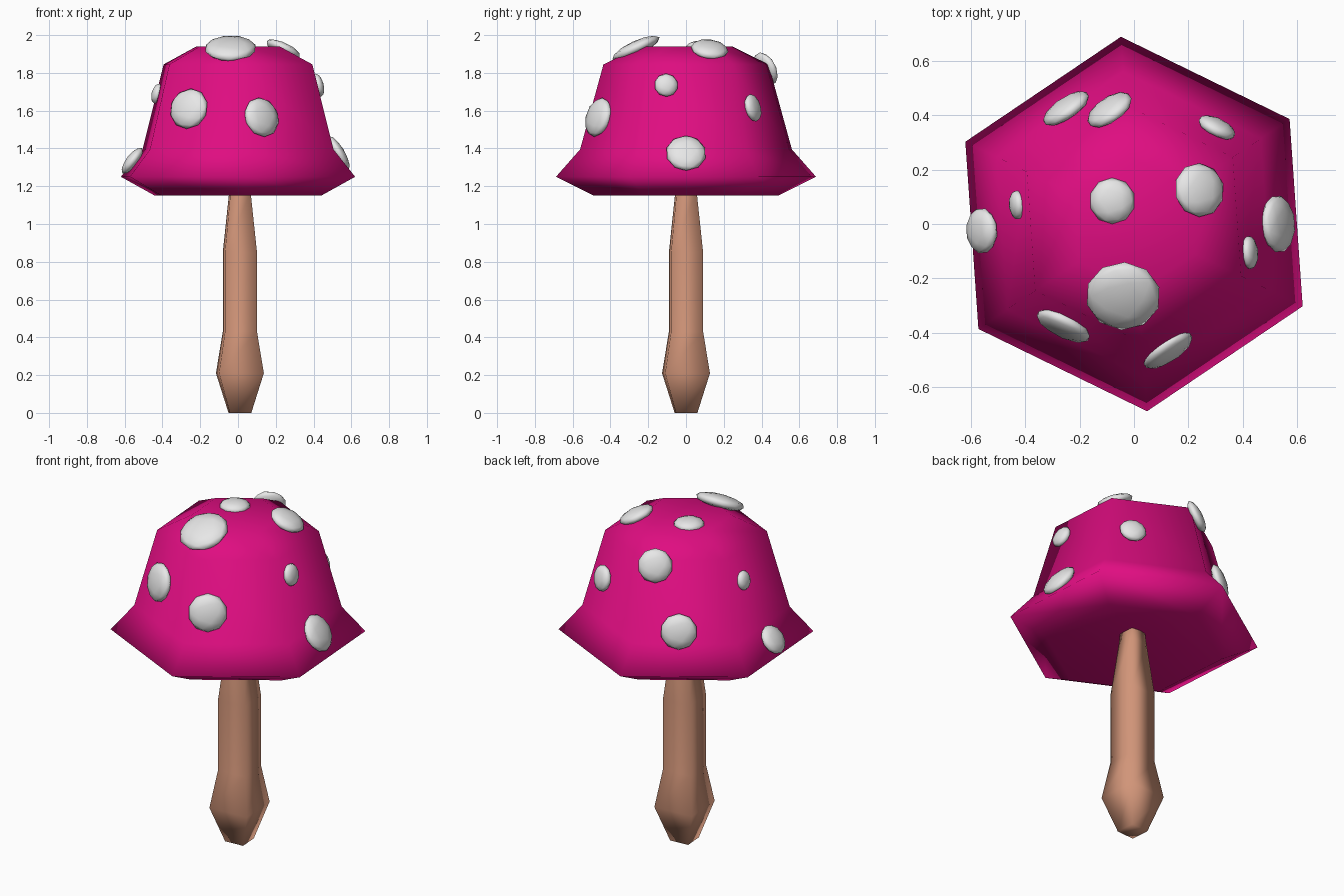
import bpy, bmesh, math
from mathutils import Vector

if "Cube" in bpy.data.objects:
    bpy.data.objects.remove(bpy.data.objects["Cube"])


def material(name, rgb):
    m = bpy.data.materials.new(name)
    m.diffuse_color = (*rgb, 1)
    m.use_nodes = True
    m.node_tree.nodes["Principled BSDF"].inputs["Base Color"].default_value = m.diffuse_color
    return m


PINK = material("magenta", (0.74, 0.004, 0.22))
TAN = material("tan", (0.64, 0.30, 0.19))
WHITE = material("off white", (0.80, 0.80, 0.80))


def finish(bm, name, mat):
    bmesh.ops.recalc_face_normals(bm, faces=bm.faces)
    for f in bm.faces:
        f.smooth = True
    mesh = bpy.data.meshes.new(name)
    bm.to_mesh(mesh)
    bm.free()
    mesh.materials.append(mat)
    ob = bpy.data.objects.new(name, mesh)
    bpy.context.collection.objects.link(ob)
    return ob


def lathe(name, profile, sides, turn, mat, centre=(0, 0), tip=None):
    """Rings of (radius, z) joined into a low-sided solid; tip closes the last ring to a point."""
    bm = bmesh.new()
    rings = []
    for r, z in profile:
        ring = []
        for i in range(sides):
            a = math.radians(turn) + 2 * math.pi * i / sides
            ring.append(bm.verts.new((centre[0] + r * math.cos(a),
                                      centre[1] + r * math.sin(a), z)))
        rings.append(ring)
    for a, b in zip(rings, rings[1:]):
        for i in range(sides):
            j = (i + 1) % sides
            bm.faces.new((a[i], a[j], b[j], b[i]))
    bm.faces.new(rings[0])
    if tip is None:
        bm.faces.new(rings[-1])
    else:
        t = bm.verts.new((*centre, tip))
        for i in range(sides):
            bm.faces.new((rings[-1][i], rings[-1][(i + 1) % sides], t))
    return finish(bm, name, mat)


# Four-sided stem with a bulbous foot
lathe("stem", [(0.08, 0), (0.168, 0.21), (0.12, 0.43), (0.12, 0.85),
               (0.075, 1.17), (0.06, 1.30)], 4, 49, TAN, (0.01, 0))

# Six-sided cap: flat crown, steep wall, flared rim, hollowed underside
lathe("cap", [(0.245, 1.94), (0.438, 1.845), (0.562, 1.395),
              (0.69, 1.25), (0.49, 1.15)], 6, 34, PINK, tip=1.25)

# Spots: centre, outward direction, radius
SPOTS = [
    ((-0.04, -0.265, 1.93), (-0.02, -0.42, 0.9), 0.138),
    ((0.24, 0.125, 1.925), (0.42, 0.12, 0.9), 0.10),
    ((-0.08, 0.085, 1.94), (0, 0, 1), 0.085),
    ((0.53, 0.0, 1.375), (0.84, 0.05, 0.5), 0.107),
    ((-0.56, -0.025, 1.335), (-0.78, -0.03, 0.6), 0.085),
    ((-0.43, 0.07, 1.69), (-0.97, -0.07, 0.25), 0.055),
    ((0.425, -0.105, 1.735), (0.97, 0.07, 0.25), 0.063),
    ((-0.26, -0.375, 1.61), (-0.44, -0.90, 0.25), 0.11),
    ((0.125, -0.465, 1.565), (0.56, -0.83, 0.25), 0.107),
    ((0.305, 0.355, 1.615), (0.44, 0.90, 0.25), 0.075),
    ((-0.25, 0.425, 1.47), (-0.56, 0.83, 0.25), 0.10),
    ((-0.09, 0.42, 1.82), (-0.56, 0.83, 0.40), 0.095),
]
for n, (pos, out, r) in enumerate(SPOTS, 1):
    bm = bmesh.new()
    bmesh.ops.create_icosphere(bm, subdivisions=2, radius=1)
    rot = Vector(out).to_track_quat('Z', 'Y')
    for v in bm.verts:
        v.co = Vector(pos) + rot @ Vector((v.co.x * r, v.co.y * r,
                                           v.co.z * (0.02 + 0.14 * r)))
    finish(bm, f"spot_{n}", WHITE)
